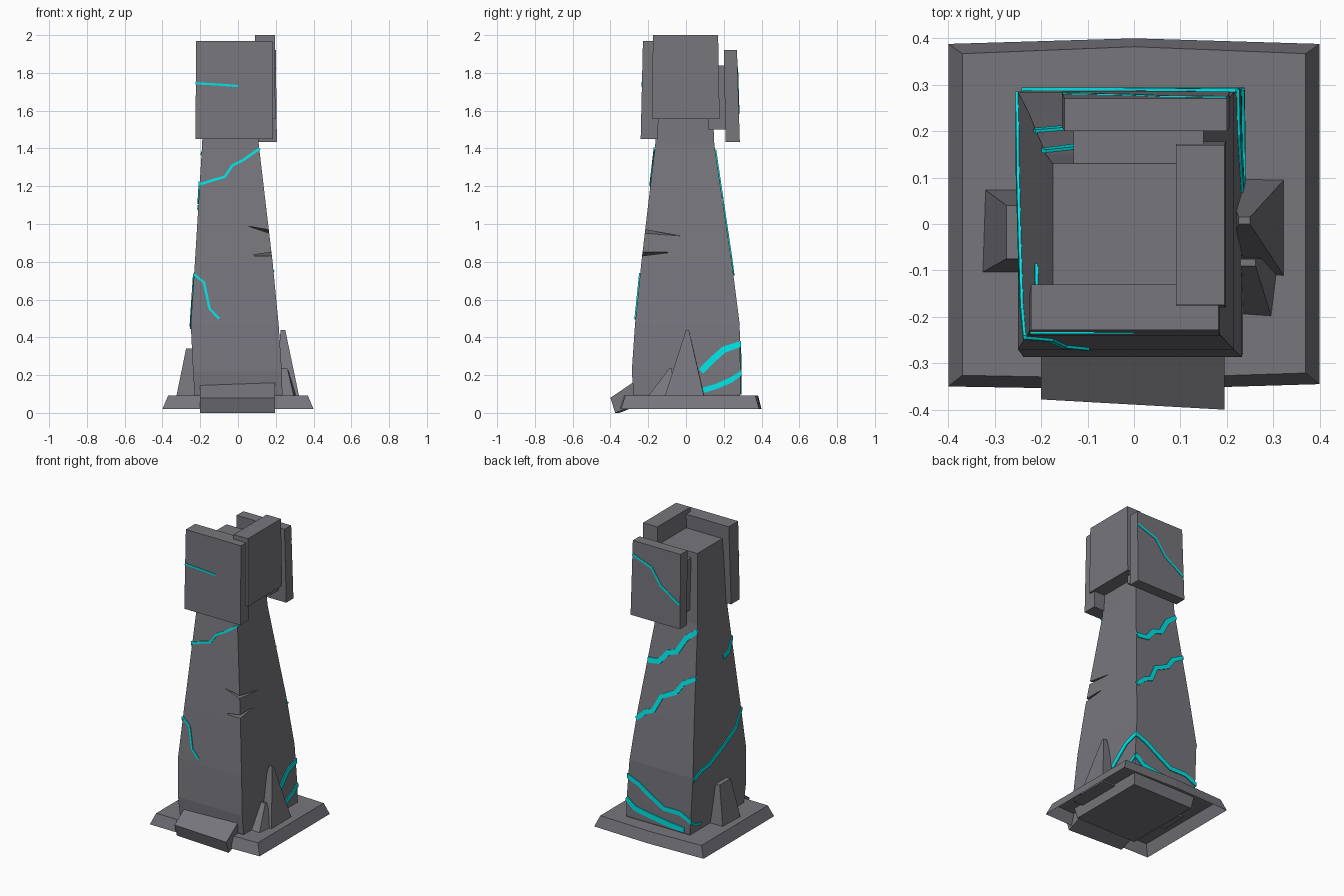
import bpy, bmesh
from mathutils import Vector

if "Cube" in bpy.data.objects:
    bpy.data.objects.remove(bpy.data.objects["Cube"])


def material(name, col):
    m = bpy.data.materials.new(name)
    m.diffuse_color = (*col, 1)
    m.use_nodes = True
    m.node_tree.nodes["Principled BSDF"].inputs["Base Color"].default_value = m.diffuse_color
    return m


STONE = material("grey stone", (0.18, 0.18, 0.202))
GLOW = material("cyan glow", (0.0, 0.78, 0.80))


def finish(name, bm, mat):
    bmesh.ops.recalc_face_normals(bm, faces=bm.faces)
    me = bpy.data.meshes.new(name)
    bm.to_mesh(me)
    bm.free()
    me.materials.append(mat)
    ob = bpy.data.objects.new(name, me)
    bpy.context.collection.objects.link(ob)
    return ob


def loft(name, rings, mat=STONE, bottom=True):
    """Skin between rings of equal point count and cap the ends."""
    bm = bmesh.new()
    vs = [[bm.verts.new(p) for p in r] for r in rings]
    n = len(vs[0])
    for a, b in zip(vs, vs[1:]):
        for i in range(n):
            j = (i + 1) % n
            bm.faces.new((a[i], a[j], b[j], b[i]))
    bm.faces.new(vs[-1])
    if bottom:
        bm.faces.new(vs[0][::-1])
    ob = finish(name, bm, mat)
    if not bottom:  # open shell: make sure it points outward
        if ob.data.polygons[-1].normal.z < 0:
            ob.data.flip_normals()
    return ob


def rect(z, x0, x1, y0, y1):
    return [(x0, y0, z), (x1, y0, z), (x1, y1, z), (x0, y1, z)]


# plinth: bevelled shell, open underneath
def plinth_ring(z, d):
    return [(-.4 + d, -.35 + d * .8, z), (0, -.357 + d * .8, z), (.4 - d, -.345 + d * .8, z),
            (.4 - d, .388 - d * .7, z), (0, .4 - d * .6, z), (-.4 + d, .388 - d * .7, z)]


loft("plinth", [plinth_ring(.02, 0), plinth_ring(.092, .03)], bottom=False)

# tapering pillar: (z, x0, x1, y0, y1)
PROFILE = [(.02, -.22, .225, -.26, .27), (.1, -.23, .235, -.278, .288), (.22, -.238, .232, -.287, .288),
           (.47, -.25, .215, -.27, .284), (.8, -.228, .183, -.236, .242),
           (1.42, -.19, .11, -.163, .15), (1.88, -.175, .1, -.13, .13)]
pillar = loft("pillar", [rect(*p) for p in PROFILE])

# two chipped notches on the front right edge
for k, (za, zb, zc) in enumerate([(.99, .935, .945), (.832, .85, .843)]):
    bm = bmesh.new()
    v = [bm.verts.new(p) for p in [(.05, -.215, za), (.17, -.02 - .06 * k, zb),
                                   (.27, -.32, zc + .022), (.27, -.32, zc - .022)]]
    for f in ((0, 1, 2), (0, 1, 3), (0, 2, 3), (1, 2, 3)):
        bm.faces.new([v[i] for i in f])
    cutter = finish("notch_cutter_%d" % k, bm, STONE)
    cutter.hide_render = True
    cutter.hide_set(True)
    mod = pillar.modifiers.new("notch", 'BOOLEAN')
    mod.operation = 'DIFFERENCE'
    mod.object = cutter
    mod.solver = 'EXACT'

bpy.context.view_layer.update()
baked = bpy.data.meshes.new_from_object(pillar.evaluated_get(bpy.context.evaluated_depsgraph_get()))
pillar.modifiers.clear()
pillar.data = baked
for ob in [o for o in bpy.data.objects if o.name.startswith("notch_cutter")]:
    bpy.data.objects.remove(ob)

# armour slabs around the top
loft("front_slab", [rect(1.45, -.225, .185, -.24, -.15), rect(1.97, -.222, .182, -.228, -.13)])
loft("right_slab", [rect(1.555, .09, .198, -.18, .178), rect(2.0, .09, .195, -.175, .17)])
loft("back_slab", [rect(1.433, -.155, .206, .21, .285), rect(1.92, -.15, .2, .2, .27)])
loft("back_inner_slab", [rect(1.5, -.13, .15, .12, .212), rect(1.84, -.13, .15, .12, .206)])

# tilted foot block at the front
foot = [(-.4, .08), (-.375, 0), (-.22, .06), (-.26, .175)]
loft("foot_block", [[(-.2, y + .022, z) for y, z in foot], [(.195, y, z) for y, z in foot]])

# rock shards leaning on the pillar
loft("right_shard", [[(.2, -.1, .08), (.325, -.115, .08), (.325, .097, .08), (.2, .1, .08)],
                     rect(.44, .225, .25, .0, .015)])
loft("right_small_shard", [[(.2, -.2, .08), (.298, -.207, .08), (.315, -.07, .08), (.2, -.07, .08)],
                           rect(.235, .225, .262, -.09, -.075)])
loft("left_shard", [[(-.328, -.105, .08), (-.2, -.105, .08), (-.2, .075, .08), (-.322, .075, .08)],
                    rect(.34, -.275, -.225, -.075, .04)])


# glowing cracks: thin ribbons laid on a surface
def on_pillar(side):
    def place(u, z, off):
        for a, b in zip(PROFILE, PROFILE[1:]):
            if z <= b[0]:
                break
        t = (z - a[0]) / (b[0] - a[0])
        x0, x1, y0, y1 = [p + (q - p) * t for p, q in zip(a[1:], b[1:])]
        if side in ("front", "back"):
            u = min(max(u, x0 - .006), x1 + .006)
            return (u, y0 - off if side == "front" else y1 + off, z)
        u = min(max(u, y0 - .006), y1 + .006)
        return (x0 - off if side == "left" else x1 + off, u, z)
    return place


def crack(name, place, width, pts):
    rings = []
    for i, p in enumerate(pts):
        d = Vector(pts[min(i + 1, len(pts) - 1)]) - Vector(pts[max(i - 1, 0)])
        n = Vector((-d.y, d.x)).normalized() * width / 2
        a, b = Vector(p) + n, Vector(p) - n
        rings.append([place(a.x, a.y, -.003), place(a.x, a.y, .006),
                      place(b.x, b.y, .006), place(b.x, b.y, -.003)])
    loft(name, rings, GLOW)


CRACKS = [
    ("front", .014, [(-.2, 1.21), (-.14, 1.23), (-.07, 1.25), (-.03, 1.31), (.03, 1.34), (.115, 1.4)]),
    ("front", .013, [(-.235, .735), (-.18, .69), (-.15, .55), (-.1, .5)]),
    ("back", .034, [(.14, 1.12), (.06, 1.13), (0, 1.2), (-.06, 1.22), (-.12, 1.32), (-.2, 1.38)]),
    ("back", .03, [(.19, .74), (.12, .8), (.07, .82), (.02, .92), (-.08, .97), (-.13, 1.04), (-.22, 1.09)]),
    ("back", .03, [(.23, .365), (.14, .33), (.08, .29), (-.04, .22), (-.16, .22), (-.25, .18)]),
    ("back", .036, [(.235, .215), (.17, .165), (.06, .145), (-.08, .125), (-.19, .115)]),
    ("right", .034, [(.08, .22), (.15, .29), (.2, .335), (.295, .365)]),
    ("right", .028, [(.09, .12), (.16, .14), (.24, .175), (.295, .21)]),
    ("left", .026, [(.28, .455), (.2, .49), (.11, .5), (-.04, .56), (-.18, .63), (-.26, .73)]),
    ("left", .03, [(-.09, 1.12), (-.15, 1.14), (-.205, 1.215)]),
    ("left", .016, [(.295, .18), (.24, .145), (.18, .13)]),
]
for i, (side, w, pts) in enumerate(CRACKS):
    crack("%s_crack_%d" % (side, i), on_pillar(side), w, pts)

crack("front_slab_crack", lambda u, z, o: (u, -.2335 - o * .5, z), .012,
      [(-.224, 1.745), (-.1, 1.738), (0, 1.73)])
crack("back_slab_crack", lambda u, z, o: (u, .285 - (z - 1.433) * .0308 + o * .5, z), .016,
      [(.201, 1.83), (.06, 1.78), (-.01, 1.68), (-.15, 1.59)])
